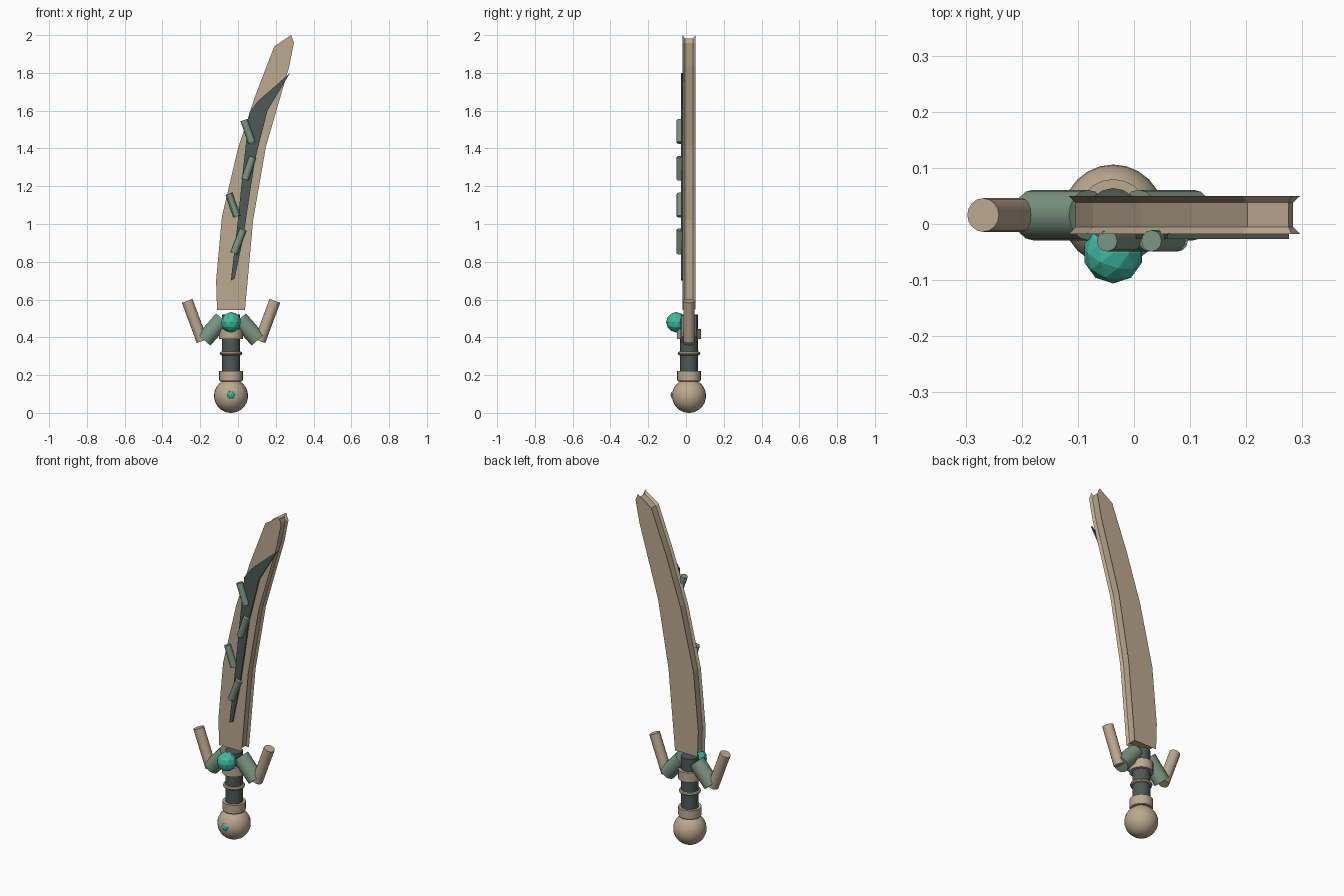
import bpy, bmesh
from mathutils import Vector

if "Cube" in bpy.data.objects:
    bpy.data.objects.remove(bpy.data.objects["Cube"])

CX, CY = -0.037, 0.016   # axis of the hilt


def material(name, rgb):
    m = bpy.data.materials.new(name)
    m.diffuse_color = (*rgb, 1)
    m.use_nodes = True
    m.node_tree.nodes["Principled BSDF"].inputs["Base Color"].default_value = m.diffuse_color
    return m


TAN = material("tan", (0.50, 0.40, 0.28))
GREEN = material("sage", (0.20, 0.30, 0.22))
DARK = material("slate", (0.075, 0.10, 0.095))
TEAL = material("jade", (0.05, 0.50, 0.36))


def finish(ob, name, mat, smooth=True):
    ob.name = name
    ob.data.materials.append(mat)
    if smooth:
        bpy.ops.object.shade_smooth_by_angle()


def rod(name, a, b, r, mat, sides=16):
    """Cylinder between two points."""
    a, b = Vector(a), Vector(b)
    bpy.ops.mesh.primitive_cylinder_add(vertices=sides, radius=r, depth=(b - a).length,
                                        location=(a + b) / 2,
                                        rotation=(b - a).to_track_quat('Z', 'Y').to_euler())
    finish(bpy.context.object, name, mat)


def gem(name, loc, r):
    bpy.ops.mesh.primitive_ico_sphere_add(subdivisions=2, radius=r, location=loc)
    finish(bpy.context.object, name, TEAL, False)


def inset(pts, d):
    """Move a clockwise outline inwards by d."""
    out = []
    for i, p in enumerate(pts):
        p0, p, p1 = Vector(pts[i - 1]), Vector(p), Vector(pts[(i + 1) % len(pts)])
        e0, e1 = (p - p0).normalized(), (p1 - p).normalized()
        n0, n1 = Vector((e0.y, -e0.x)), Vector((e1.y, -e1.x))
        out.append(p + (n0 + n1) * d / (1 + n0.dot(n1)))
    return out


def plate(name, pts, layers, mat):
    """Stack of outlines; layers are (y, inset) pairs."""
    bm = bmesh.new()
    rings = [[bm.verts.new((p[0], y, p[1])) for p in inset(pts, d)] for y, d in layers]
    bm.faces.new(rings[0])
    bm.faces.new(rings[-1])
    n = len(pts)
    for a, b in zip(rings, rings[1:]):
        for i in range(n):
            j = (i + 1) % n
            bm.faces.new((a[i], a[j], b[j], b[i]))
    bmesh.ops.recalc_face_normals(bm, faces=bm.faces)
    me = bpy.data.meshes.new(name)
    bm.to_mesh(me)
    bm.free()
    ob = bpy.data.objects.new(name, me)
    bpy.context.collection.objects.link(ob)
    finish(ob, name, mat, False)


# Blade with a grooved rim
blade = [(-0.111, 0.545), (-0.116, 0.70), (-0.085, 1.04), (0.0, 1.40), (0.092, 1.68),
         (0.192, 1.94), (0.281, 2.0), (0.296, 1.96), (0.27, 1.83), (0.148, 1.41),
         (0.08, 1.02), (0.037, 0.545)]
plate("blade", blade, [(-0.018, 0), (-0.005, 0.012), (0.038, 0.012), (0.05, 0)], TAN)

# Dark inlay on the front
inlay = [(-0.038, 0.70), (-0.005, 0.98), (0.028, 1.30), (0.06, 1.59), (0.105, 1.65),
         (0.276, 1.80), (0.156, 1.60), (0.09, 1.34), (0.028, 0.93), (-0.018, 0.71)]
plate("blade_inlay", inlay, [(-0.027, 0), (-0.017, 0)], DARK)

# Pegs zigzagging along the inlay
for i, (x0, z0, x1, z1) in enumerate([(0.027, 0.97, -0.022, 0.845), (-0.048, 1.16, -0.006, 1.04),
                                      (0.078, 1.355, 0.037, 1.235), (0.031, 1.55, 0.074, 1.43)]):
    rod(f"blade_peg_{i + 1}", (x0, -0.03, z0), (x1, -0.03, z1), 0.019, GREEN, 12)

# Cross guard arms and horns, mirrored about the hilt axis
for side, s in (("left", -1), ("right", 1)):
    rod(f"guard_arm_{side}", (CX + s * 0.045, CY, 0.497), (CX + s * 0.143, CY, 0.386), 0.045, GREEN)
    rod(f"guard_horn_{side}", (CX + s * 0.153, CY, 0.38), (CX + s * 0.232, CY, 0.593), 0.03, TAN)

# Grip, collars and ring
rod("grip", (CX, CY, 0.17), (CX, CY, 0.52), 0.048, DARK)
for name, z0, z1, r in (("lower_collar", 0.175, 0.222, 0.063), ("upper_collar", 0.39, 0.445, 0.064)):
    rod(name, (CX, CY, z0), (CX, CY, z1), r, TAN, 20)
for name, z, r in (("grip_ring", 0.315, 0.05), ("pommel_ring", 0.175, 0.053)):
    bpy.ops.mesh.primitive_torus_add(major_radius=r, minor_radius=0.01, major_segments=20,
                                     minor_segments=8, location=(CX, CY, z))
    finish(bpy.context.object, name, TAN)

# Pommel
bpy.ops.mesh.primitive_uv_sphere_add(segments=24, ring_count=16, radius=0.09,
                                     location=(CX, CY, 0.09))
finish(bpy.context.object, "pommel", TAN)

# Gems
gem("guard_gem", (CX, -0.052, 0.48), 0.054)
gem("pommel_gem", (CX, -0.055, 0.095), 0.027)
